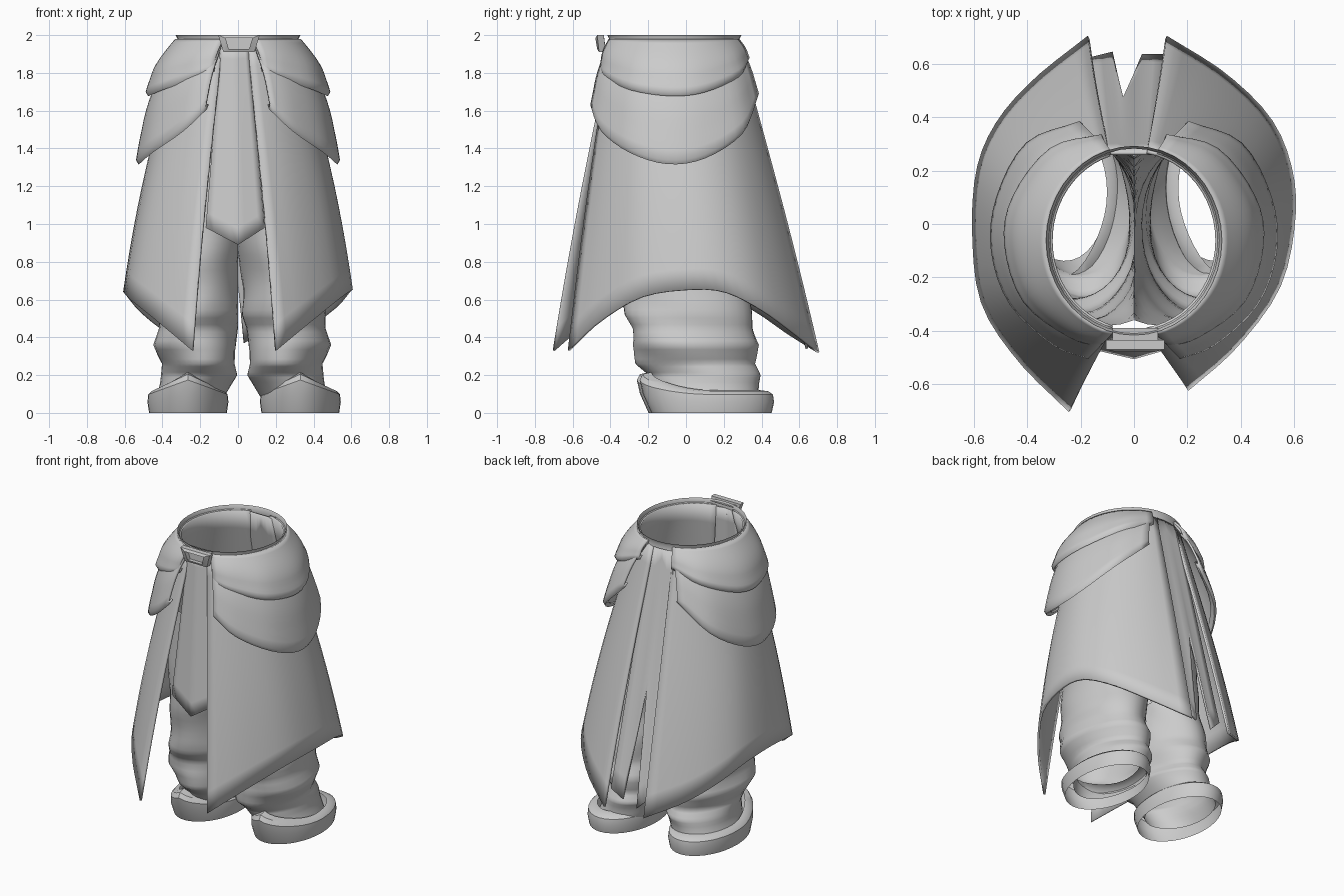
import bpy, bmesh, math
from mathutils import Vector

if "Cube" in bpy.data.objects:
    bpy.data.objects.remove(bpy.data.objects["Cube"])

grey = bpy.data.materials.new("cloth_grey")
grey.use_nodes = True
COLOUR = (0.6, 0.6, 0.6, 1)
grey.diffuse_color = COLOUR
grey.node_tree.nodes["Principled BSDF"].inputs["Base Color"].default_value = COLOUR
SIDES = 36


def finish(obj, thickness=0.0, angle=40):
    obj.data.materials.append(grey)
    bpy.ops.object.select_all(action="DESELECT")
    obj.select_set(True)
    bpy.context.view_layer.objects.active = obj
    if thickness:
        mod = obj.modifiers.new("thickness", "SOLIDIFY")
        mod.thickness = thickness
        mod.offset = 0
    bpy.ops.object.shade_smooth_by_angle(angle=math.radians(angle))


def grid(name, rows, closed=False, thickness=0.0, keep=None, angle=40):
    """Skin a list of point rows; keep() can reject faces."""
    bm = bmesh.new()
    verts = [[bm.verts.new(p) for p in row] for row in rows]
    n = len(rows[0])
    for a, b in zip(verts, verts[1:]):
        for i in range(n if closed else n - 1):
            j = (i + 1) % n
            quad = (a[i], a[j], b[j], b[i])
            if keep is None or keep(quad):
                bm.faces.new(quad)
    loose = [v for v in bm.verts if not v.link_faces]
    bmesh.ops.delete(bm, geom=loose, context="VERTS")
    bmesh.ops.recalc_face_normals(bm, faces=bm.faces)
    mesh = bpy.data.meshes.new(name)
    bm.to_mesh(mesh)
    bm.free()
    obj = bpy.data.objects.new(name, mesh)
    bpy.context.collection.objects.link(obj)
    finish(obj, thickness, angle)


def resample(points, n, smooth=True):
    """Even samples along a smooth or straight path through the points."""
    pts = [Vector(p) for p in points]
    out = []
    for k in range(n + 1):
        t = k / n * (len(pts) - 1)
        i = min(int(t), len(pts) - 2)
        f = t - i
        p1, p2 = pts[i], pts[i + 1]
        if smooth:
            p0 = pts[i - 1] if i else p1 * 2 - p2
            p3 = pts[i + 2] if i + 2 < len(pts) else p2 * 2 - p1
            out.append(0.5 * (2 * p1 + (p2 - p0) * f + (2 * p0 - 5 * p1 + 4 * p2 - p3) * f * f
                              + (3 * p1 - p0 - 3 * p2 + p3) * f ** 3))
        else:
            out.append(p1.lerp(p2, f))
    return out


def waist(side, start, end, z, grow=0.0, n=24):
    """Arc of the waist from front (0 degrees) to back (180)."""
    arc = []
    for k in range(n + 1):
        a = math.radians(start + (end - start) * k / n)
        arc.append(Vector((side * (0.32 + grow) * math.sin(a), -0.062 - (0.345 + grow) * math.cos(a), z)))
    return arc


def drape(name, top, hem, bulge=0.0, thickness=0.014, lip=0.0, steps=12):
    """Cloth hung from top to hem, with an optional rolled lip."""
    rows = []
    for s in range(steps + 1):
        v = s / steps
        b = bulge * math.sin(math.pi * v) - lip * (1 - max(0, v - 0.75) / 0.25) * v
        rows.append([Vector((p.x * (1 + b), p.y * (1 + b * 0.4), p.z))
                     for p in (a.lerp(c, v) for a, c in zip(top, hem))])
    if lip:
        rows.append([Vector((p.x * 0.985, p.y * 0.985, p.z - 0.016)) for p in hem])
        rows.append([Vector((p.x * 0.95, p.y * 0.95, p.z + 0.005)) for p in hem])
    grid(name, rows, thickness=thickness, angle=60)


# Long skirt panels, one per side
hems = {
    "left": [(0.20, -0.62, 0.33), (0.38, -0.46, 0.48), (0.54, -0.24, 0.61), (0.597, 0, 0.65),
             (0.588, 0.2, 0.64), (0.51, 0.39, 0.55), (0.34, 0.56, 0.43), (0.12, 0.70, 0.32)],
    "right": [(-0.24, -0.70, 0.33), (-0.43, -0.51, 0.49), (-0.565, -0.3, 0.60), (-0.6, -0.05, 0.64),
              (-0.585, 0.2, 0.62), (-0.51, 0.38, 0.53), (-0.37, 0.54, 0.42), (-0.17, 0.70, 0.32)],
}
for name, side, start, end in (("left", 1, 9, 171), ("right", -1, 15, 163)):
    drape(name + "_skirt_panel", waist(side, start, end, 1.97, -0.008), resample(hems[name], 24), 0.05)

# Two overlapping hip layers on each side
upper = [(0.13, -0.45, 1.83), (0.24, -0.42, 1.79), (0.41, -0.29, 1.73), (0.48, -0.08, 1.70),
         (0.45, 0.1, 1.72), (0.31, 0.28, 1.80), (0.12, 0.33, 1.88)]
lower = [(0.17, -0.50, 1.63), (0.3, -0.45, 1.51), (0.46, -0.3, 1.40), (0.53, -0.1, 1.34),
         (0.51, 0.1, 1.37), (0.4, 0.30, 1.50), (0.2, 0.38, 1.69)]
for name, side in (("left", 1), ("right", -1)):
    for layer, path, bulge, grow in (("upper", upper, 0.08, 0.008), ("lower", lower, 0.10, 0.0)):
        hem = resample([(side * x, y, z) for x, y, z in path], 24)
        drape(f"{name}_{layer}_hip_layer", waist(side, 14, 164, 1.975, grow), hem, bulge, lip=0.03)

# Front flap with a pointed end
drape("front_flap", resample([(-0.09, -0.40, 1.96), (-0.02, -0.415, 1.96), (0.05, -0.40, 1.96)], 8, False),
      resample([(-0.17, -0.46, 0.98), (0, -0.5, 0.89), (0.14, -0.46, 0.98)], 8, False))

# Back flap, split into two tails
drape("back_flap", resample([(0.07, 0.265, 1.96), (-0.11, 0.265, 1.96)], 8, False),
      resample([(0.12, 0.63, 0.42), (0.03, 0.63, 0.37), (-0.04, 0.47, 1.1),
                (-0.08, 0.64, 0.34), (-0.16, 0.62, 0.42)], 8, False))

# Waistband
grid("waistband", [waist(1, 0, 360, z, grow, 40)[:-1]
                   for z, grow in ((1.95, 0.005), (1.98, 0.0), (2.0, 0.01))], closed=True)

# Buckle: a trapezoid frame swept with a square section, and its backing plate
corners = [(-1.0, 1.0), (1.0, 1.0), (0.75, -1.0), (-0.75, -1.0)]
section = [(1.0, -0.43), (1.0, -0.465), (0.65, -0.475), (0.65, -0.43), (1.0, -0.43)]
grid("buckle_frame", [[(0.005 + 0.11 * x * k, y - 0.005 * h, 1.955 + 0.045 * h * k) for x, h in corners]
                      for k, y in section], closed=True, angle=30)
grid("buckle_plate", [[(x, y, z) for x in (-0.08, 0.005, 0.09)]
                      for y, z in ((-0.39, 1.99), (-0.445, 1.985), (-0.445, 1.925), (-0.41, 1.92))])

# Baggy trouser legs: height, centre x, radius x, centre y, radius y
leg = [(0.06, 0.31, 0.18, 0.13, 0.27), (0.15, 0.27, 0.19, 0.11, 0.28), (0.20, 0.25, 0.20, 0.10, 0.29),
       (0.26, 0.25, 0.19, 0.045, 0.31), (0.36, 0.27, 0.22, 0.045, 0.34), (0.45, 0.26, 0.21, 0.03, 0.32),
       (0.52, 0.25, 0.22, 0.01, 0.33), (0.62, 0.24, 0.21, 0.00, 0.33), (0.80, 0.22, 0.21, -0.02, 0.33),
       (0.95, 0.20, 0.22, -0.03, 0.33), (1.20, 0.15, 0.25, -0.04, 0.33), (1.60, 0.08, 0.29, -0.05, 0.335)]
stations = [[a + (b - a) * f for a, b in zip(p, q)]
            for p, q in zip(leg, leg[1:]) for f in (0, 0.25, 0.5, 0.75)]
for name, side, shift in (("left", 1, 0.0), ("right", -1, -0.045)):
    rows = []
    for z, cx, rx, cy, ry in stations:
        row = []
        low = max(0, min(1, (1.1 - z) / 0.4))
        for k in range(SIDES):
            a = 2 * math.pi * k / SIDES
            # slanted folds that fade out towards the hips
            fold = 1 + low * (0.025 * math.sin(20 * z + 2 * math.cos(a) + 3 * math.sin(a))
                              + 0.02 * math.sin(3 * a + 8 * z))
            x = max(0, cx + rx * fold * math.cos(a) + shift * low)
            row.append((side * x, cy + ry * fold * math.sin(a), z))
        rows.append(row)
    grid(name + "_trouser_leg", rows, closed=True, angle=60,
         keep=lambda q: not all(abs(v.co.x) < 0.001 for v in q))

# Open shoe cuffs: rounded heel, front flap rising to a point
for name, cx, cy in (("left", 0.33, 0.135), ("right", -0.265, 0.12)):
    rows = []
    for level, scale in ((0, 0.98), (0.5, 1.02), (0.85, 1.0), (1, 0.92), (1.05, 0.78)):
        row = []
        for k in range(SIDES):
            a = 2 * math.pi * k / SIDES
            x, y = math.cos(a), math.sin(a)
            peak = 0.115 + (0.09 * (1 - abs(x)) if y < 0 else 0)
            reach = scale + 0.2 * min(level, 1) * max(0, -y) ** 3
            row.append((cx + 0.21 * scale * x, cy + 0.325 * reach * y, peak * level))
        rows.append(row)
    grid(name + "_shoe_cuff", rows, closed=True, angle=35)
